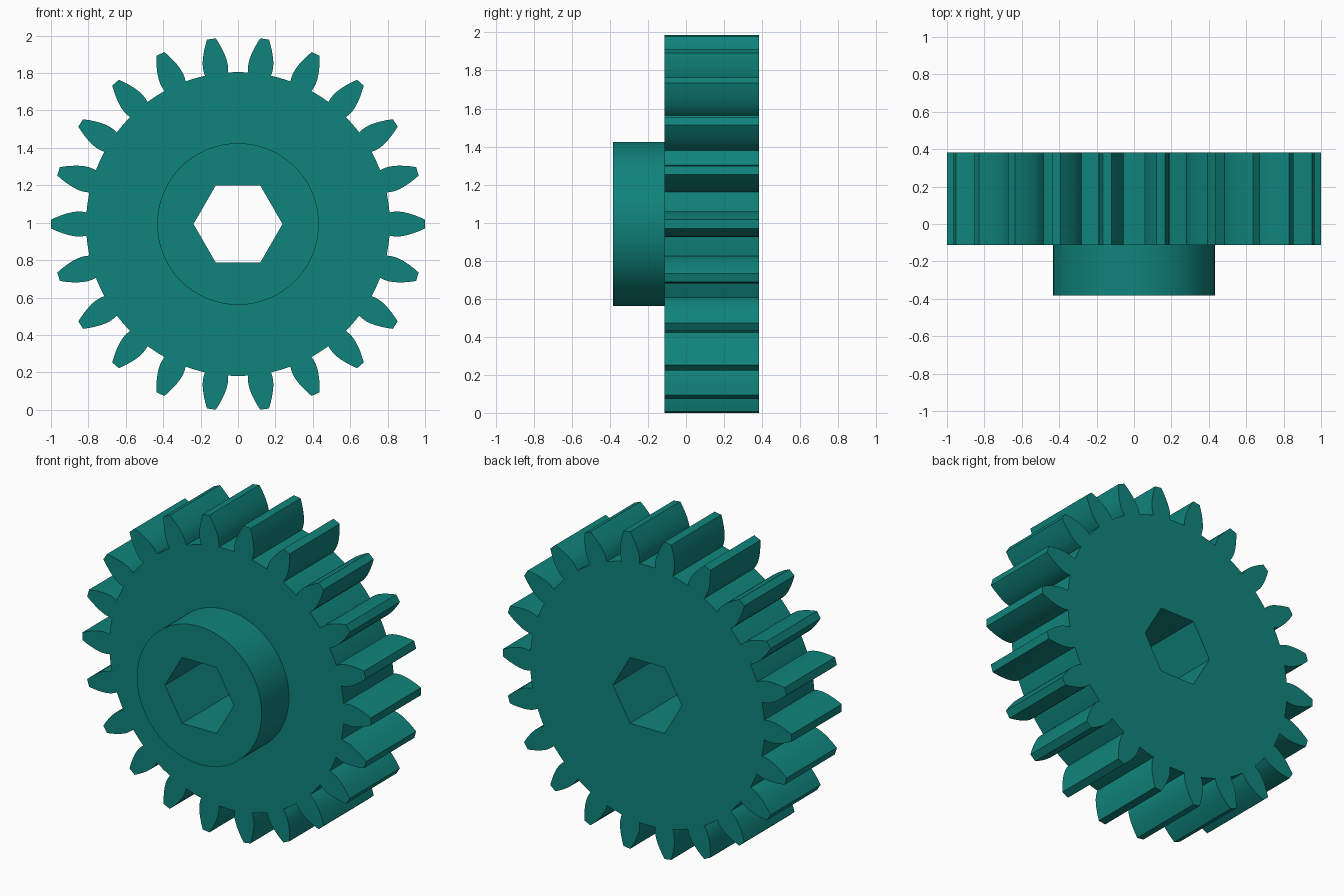
import bpy, bmesh
from math import cos, sin, pi, radians

if "Cube" in bpy.data.objects:
    bpy.data.objects.remove(bpy.data.objects["Cube"])

TEETH = 22
Y_FRONT, Y_STEP, Y_BACK = -0.383, -0.113, 0.383
ROOT_R, HUB_R, HEX_R = 0.812, 0.432, 0.238
# Half tooth profile: radius, half width (root to tip)
FLANK = [(0.81, 0.062), (0.83, 0.0655), (0.855, 0.067), (0.88, 0.0645), (0.91, 0.058),
         (0.94, 0.0485), (0.97, 0.037), (0.9997, 0.0235)]


def circle(radius, count):
    return [(radius * cos(2 * pi * i / count), radius * sin(2 * pi * i / count))
            for i in range(count)]


def gear_outline():
    pts = []
    step = 2 * pi / TEETH
    profile = [(r, -w) for r, w in FLANK] + [(r, w) for r, w in reversed(FLANK)]
    for t in range(TEETH):
        a = t * step
        pts += [(r * cos(a) - w * sin(a), r * sin(a) + w * cos(a)) for r, w in profile]
        # root arc between teeth
        for k in (-1, 0, 1):
            b = a + step / 2 + radians(1.9) * k
            pts.append((ROOT_R * cos(b), ROOT_R * sin(b)))
    return pts


outline = gear_outline()
center_z = max(p[1] for p in outline)
bm = bmesh.new()


def loop(points, y):
    verts = [bm.verts.new((x, y, z + center_z)) for x, z in points]
    n = len(verts)
    edges = [bm.edges.new((verts[i], verts[(i + 1) % n])) for i in range(n)]
    return verts, edges


def wall(a, b):
    n = len(a[0])
    for i in range(n):
        j = (i + 1) % n
        bm.faces.new((a[0][i], a[0][j], b[0][j], b[0][i]))


def ring_cap(outer, inner, normal_y):
    bmesh.ops.triangle_fill(bm, use_beauty=True, use_dissolve=False,
                            edges=outer[1] + inner[1], normal=(0, normal_y, 0))


hexagon, hub = circle(HEX_R, 6), circle(HUB_R, 96)
gear_front, gear_back = loop(outline, Y_STEP), loop(outline, Y_BACK)
hub_front, hub_base = loop(hub, Y_FRONT), loop(hub, Y_STEP)
hex_front, hex_back = loop(hexagon, Y_FRONT), loop(hexagon, Y_BACK)

# flat faces: back, front shoulder, hub end
ring_cap(gear_back, hex_back, 1)
ring_cap(gear_front, hub_base, -1)
ring_cap(hub_front, hex_front, -1)
# side walls: teeth, hub, hexagonal bore
wall(gear_front, gear_back)
wall(hub_front, hub_base)
wall(hex_front, hex_back)
bmesh.ops.recalc_face_normals(bm, faces=bm.faces[:])

mesh = bpy.data.meshes.new("spur_gear")
bm.to_mesh(mesh)
bm.free()
gear = bpy.data.objects.new("spur_gear", mesh)
bpy.context.collection.objects.link(gear)

mat = bpy.data.materials.new("teal")
mat.diffuse_color = (0.005, 0.23, 0.2, 1)
mat.use_nodes = True
mat.node_tree.nodes["Principled BSDF"].inputs["Base Color"].default_value = mat.diffuse_color
mesh.materials.append(mat)

bpy.context.view_layer.objects.active = gear
gear.select_set(True)
bpy.ops.object.shade_smooth_by_angle(angle=radians(30))
